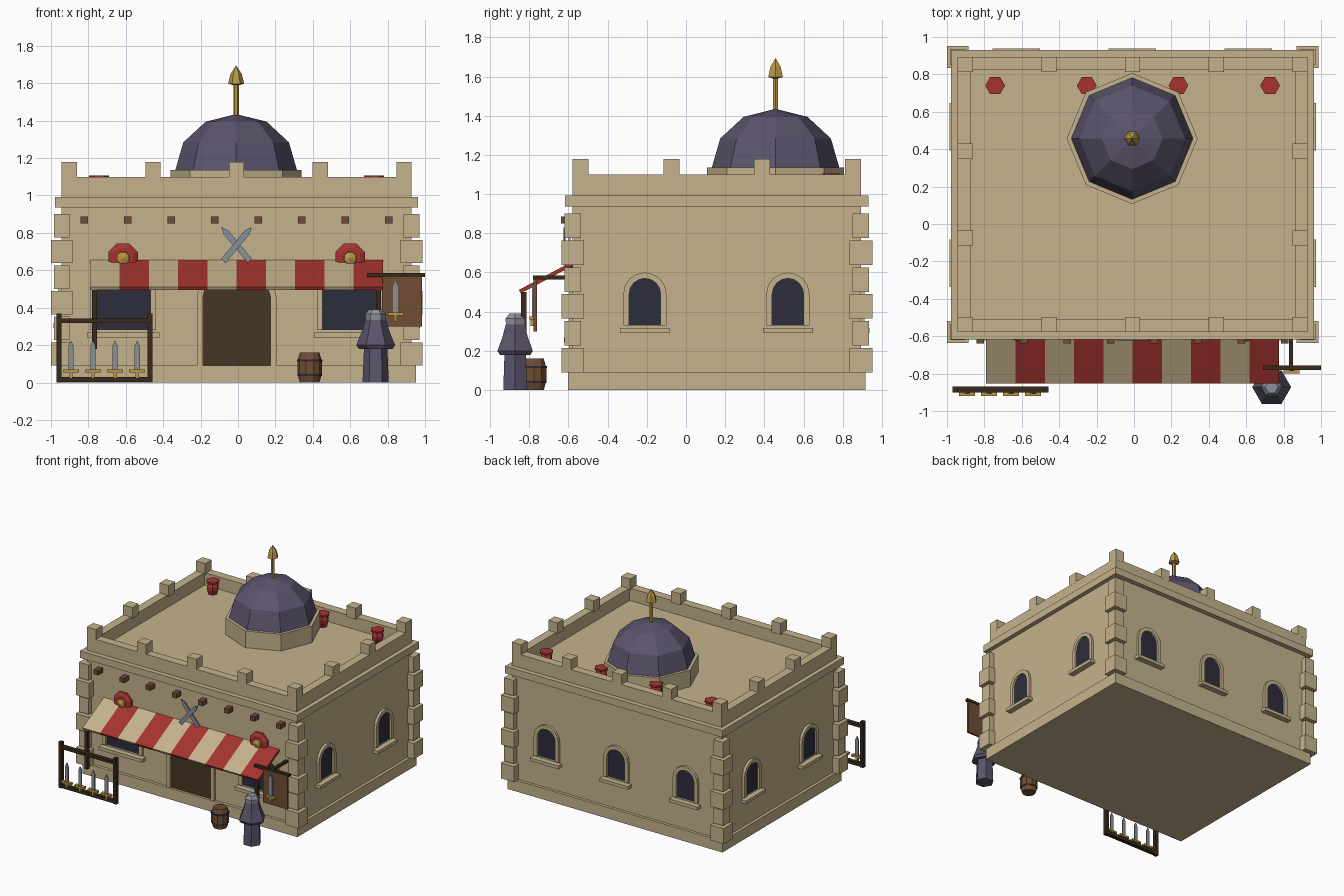
import bpy, bmesh, math
from mathutils import Matrix, Vector

if "Cube" in bpy.data.objects:
    bpy.data.objects.remove(bpy.data.objects["Cube"], do_unlink=True)


def material(name, r, g, b):
    m = bpy.data.materials.new(name)
    m.use_nodes = True
    m.diffuse_color = (r, g, b, 1)
    m.node_tree.nodes["Principled BSDF"].inputs["Base Color"].default_value = (r, g, b, 1)
    return m


SAND = material("sandstone", .56, .45, .265)
RED = material("red", .38, .034, .028)
PURPLE = material("dusky purple", .105, .088, .15)
NAVY = material("dark glass", .027, .026, .046)
DOOR = material("door brown", .062, .037, .018)
DARK = material("dark wood", .04, .023, .012)
WOOD = material("wood", .16, .075, .036)
GOLD = material("gold", .5, .31, .06)
STEEL = material("steel", .26, .28, .32)

CX, CY = -.0075, .157        # centre of the building
HX, HY = .935, .735          # half sizes of its walls
ROOF = 1.0
FRONT = CY - HY


def finish(name, bm, mat, matrix=Matrix()):
    bmesh.ops.recalc_face_normals(bm, faces=bm.faces)
    mesh = bpy.data.meshes.new(name)
    bm.to_mesh(mesh)
    bm.free()
    mesh.materials.append(mat)
    ob = bpy.data.objects.new(name, mesh)
    ob.matrix_world = matrix
    bpy.context.collection.objects.link(ob)
    return ob


def box(name, mat, x, y, z, tilt=0):
    """Box from (low, high) ranges, optionally tilted about x."""
    bm = bmesh.new()
    bmesh.ops.create_cube(bm, size=1)
    bmesh.ops.scale(bm, vec=(x[1] - x[0], y[1] - y[0], z[1] - z[0]), verts=bm.verts)
    mid = Vector((sum(x), sum(y), sum(z))) / 2
    return finish(name, bm, mat, Matrix.Translation(mid) @ Matrix.Rotation(tilt, 4, 'X'))


def span(mid, size):
    return (mid - size / 2, mid + size / 2)


def lathe(name, mat, profile, sides, loc):
    """Faceted solid of revolution from (radius, height) pairs."""
    bm = bmesh.new()
    rings = []
    for r, z in profile:
        rings.append([bm.verts.new((r * math.cos(a), r * math.sin(a), z))
                      for a in (math.tau * i / sides for i in range(sides))])
    for low, high in zip(rings, rings[1:]):
        for i in range(sides):
            j = (i + 1) % sides
            bm.faces.new((low[i], low[j], high[j], high[i]))
    for ring, (r, z) in ((rings[0], profile[0]), (rings[-1], profile[-1])):
        if r > 0:
            bm.faces.new(ring)
    bmesh.ops.remove_doubles(bm, verts=bm.verts, dist=1e-5)
    return finish(name, bm, mat, Matrix.Translation(loc))


def plate(name, mat, polys, depth, matrix):
    """Extrude flat (x, z) polygons towards local -y."""
    bm = bmesh.new()
    for poly in polys:
        bm.faces.new([bm.verts.new((u, 0, v)) for u, v in poly])
    bmesh.ops.remove_doubles(bm, verts=bm.verts, dist=1e-5)
    out = bmesh.ops.extrude_face_region(bm, geom=bm.faces[:])["geom"]
    bmesh.ops.translate(bm, vec=(0, -depth, 0),
                        verts=[g for g in out if isinstance(g, bmesh.types.BMVert)])
    return finish(name, bm, mat, matrix)


def arch(half, base, spring, rise, n=8):
    curve = [(-half * math.cos(math.pi * i / n), spring + rise * math.sin(math.pi * i / n))
             for i in range(n + 1)]
    return [(-half, base)] + curve + [(half, base)]


def opening(name, fill, place, half, base, spring, rise, rim, sill):
    """Arched opening with a raised surround and an optional sill."""
    inner = arch(half, base, spring, rise)
    outer = arch(half + rim, base, spring, rise + rim)
    quads = [(outer[i], outer[i + 1], inner[i + 1], inner[i]) for i in range(len(inner) - 1)]
    plate(name + "_surround", SAND, quads, .02, place)
    plate(name + "_panel", fill, [inner], .004, place)
    if sill:
        w = half + rim + .017
        plate(name + "_sill", SAND, [[(-w, base - .038), (w, base - .038), (w, base - .012),
                                      (-w, base - .012)]], .045, place)


def sword(name, x, y, guard, length):
    """Upright sword whose flat side faces the front."""
    at = Matrix.Translation((x, y, guard))
    w = .014
    plate(name + "_blade", STEEL, [[(-w, 0), (w, 0), (w, length - .03), (0, length),
                                    (-w, length - .03)]], .008, at)
    box(name + "_guard", GOLD, span(x, .085), span(y - .005, .03), span(guard, .016))
    box(name + "_grip", GOLD, span(x, .018), span(y - .005, .018), (guard - .04, guard))


# Building body, plinth and cornice
box("walls", SAND, span(CX, 2 * HX), span(CY, 2 * HY), (.02, ROOF))
box("plinth", SAND, span(CX, 2 * HX + .046), span(CY, 2 * HY + .046), (0, .09))
box("cornice", SAND, span(CX, 2 * HX + .07), span(CY, 2 * HY + .078), (.936, .993))

# Parapet and battlements
T = .068
for s, side in ((-1, "a"), (1, "b")):
    box("parapet_long_" + side, SAND, span(CX, 2 * HX), span(CY + s * (HY - T / 2), T), (.99, 1.1))
    box("parapet_short_" + side, SAND, span(CX + s * (HX - T / 2), T), span(CY, 2 * HY - 2 * T), (.99, 1.1))
    spots = [(k * (HX - .04) / 2, s * (HY - .04)) for k in range(-2, 3)]
    spots += [(s * (HX - .04), k * (HY - .04) / 3) for k in (-1, 1)]
    for u, v in spots:
        box("battlement", SAND, span(CX + u, .081), span(CY + v, .081), (1.09, 1.18))

# Corner stones, alternately large and small
for sx in (-1, 1):
    for sy in (-1, 1):
        for i in range(6):
            size = .085 if i % 2 else .117
            z = .09 + i * .137
            box("corner_stone", SAND, span(CX + sx * HX, size), span(CY + sy * HY, size), (z, z + .125))


# Windows on sides and back
def on_wall(x, y, turn):
    return Matrix.Translation((x, y, 0)) @ Matrix.Rotation(math.radians(turn), 4, 'Z')


small = dict(half=.08, base=.33, spring=.49, rise=.08, rim=.03, sill=True)
for y in (-.21, .52):
    opening("left_window", NAVY, on_wall(CX + HX, y, 90), **small)
    opening("right_window", NAVY, on_wall(CX - HX, y, -90), **small)
for x in (-.63, -.01, .61):
    opening("back_window", NAVY, on_wall(x, CY + HY, 180), **small)

# Front door and wide windows
opening("door", DOOR, on_wall(CX, FRONT, 0), .18, .09, .46, .13, .033, False)
for s in (-1, 1):
    x = CX + s * .607
    opening("front_window", NAVY, on_wall(x, FRONT, 0), .147, .28, .5, .06, .03, True)
    # Round shield with boss over each window
    face = Matrix.Translation((x, FRONT, .665)) @ Matrix.Rotation(math.pi / 2, 4, 'X')
    face = face @ Matrix.Rotation(math.pi / 8, 4, 'Z')
    lathe("shield", RED, [(.085, 0), (.085, .015), (.06, .03)], 8, (0, 0, 0)).matrix_world = face
    lathe("shield_boss", GOLD, [(.038, .02), (.034, .04), (0, .052)], 8, (0, 0, 0)).matrix_world = face

# Crossed blades over the door
for s in (-1, 1):
    at = Matrix.Translation((CX, FRONT - .012 * (s + 2), .735)) @ Matrix.Rotation(s * math.radians(40), 4, 'Y')
    plate("crossed_blade", STEEL, [[(-.016, -.11), (.016, -.11), (.016, .09), (0, .125), (-.016, .09)]], .01, at)

# Beam ends
for i in range(8):
    box("beam_end", WOOD, span(CX + (i - 3.5) * .2325, .04), (FRONT - .06, FRONT + .02), span(.868, .038))

# Striped awning and its posts
run, drop, stripe = .27, .143, .1565
length = math.hypot(run, drop)
for i in range(10):
    x = -.79 + i * stripe
    box("awning_stripe", RED if i % 2 else SAND, (x, x + stripe), span(FRONT - run / 2, length),
        span(.574, .02), math.atan2(drop, run))
for x in (-.768, .75):
    box("awning_post", DARK, span(x, .027), span(-.828, .027), (.18, .5))

# Roof drum, faceted dome and finial
DX, DY = -.01, .457
lathe("dome_drum", SAND, [(.35, ROOF - .01), (.35, 1.135)], 8, (DX, DY, 0))
steps = [math.radians(a) for a in (0, 30, 60, 90)]
lathe("dome", PURPLE, [(.326 * max(0, round(math.cos(a), 4)), 1.133 + .302 * math.sin(a)) for a in steps], 8, (DX, DY, 0))
lathe("finial_pole", GOLD, [(.015, 1.41), (.015, 1.61)], 6, (DX, DY, 0))
lathe("finial_tip", GOLD, [(.015, 1.59), (.043, 1.597), (.03, 1.65), (0, 1.695)], 6, (DX, DY, 0))

# Roof pots
for i in range(4):
    lathe("roof_pot", RED, [(.034, 0), (.046, .035), (.046, .06), (.035, .085), (.053, .092), (.053, .106)],
          6, (CX + (i - 1.5) * .49, .74, ROOF))

# Sword rack
RY = -.885
for x in (-.957, -.47):
    box("rack_post", DARK, span(x, .027), span(RY, .03), (0, .37))
box("rack_top_rail", DARK, (-.97, -.46), span(RY, .032), (.318, .342))
box("rack_bottom_rail", DARK, (-.97, -.46), span(RY, .032), (.004, .03))
for i in range(4):
    sword("rack_sword", -.893 + i * .118, RY - .015, .062, .163)

# Hanging sign
box("sign_arm", DARK, span(.84, .02), (-.77, FRONT), (.565, .585))
box("sign_beam", DARK, (.69, 1.0), span(-.768, .024), (.565, .585))
box("sign_board", WOOD, (.77, .985), span(-.77, .018), (.3, .57))
sword("sign_sword", .842, -.779, .367, .175)

# Barrel with hoops
BX, BY = .383, -.775
lathe("barrel", WOOD, [(.052, 0), (.066, .05), (.066, .11), (.052, .16)], 10, (BX, BY, 0))
for z, r in ((.035, .065), (.112, .0685)):
    lathe("barrel_hoop", NAVY, [(r, z), (r, z + .012)], 10, (BX, BY, 0))

# Hooded guard
at = (.736, -.872, 0)
lathe("guard_robe", PURPLE, [(.07, 0), (.062, .2)], 6, at)
lathe("guard_cloak", PURPLE, [(.09, .18), (.104, .2), (.075, .27), (.055, .335)], 6, at)
lathe("guard_helmet", STEEL, [(.054, .318), (.056, .365), (.035, .39)], 6, at)
